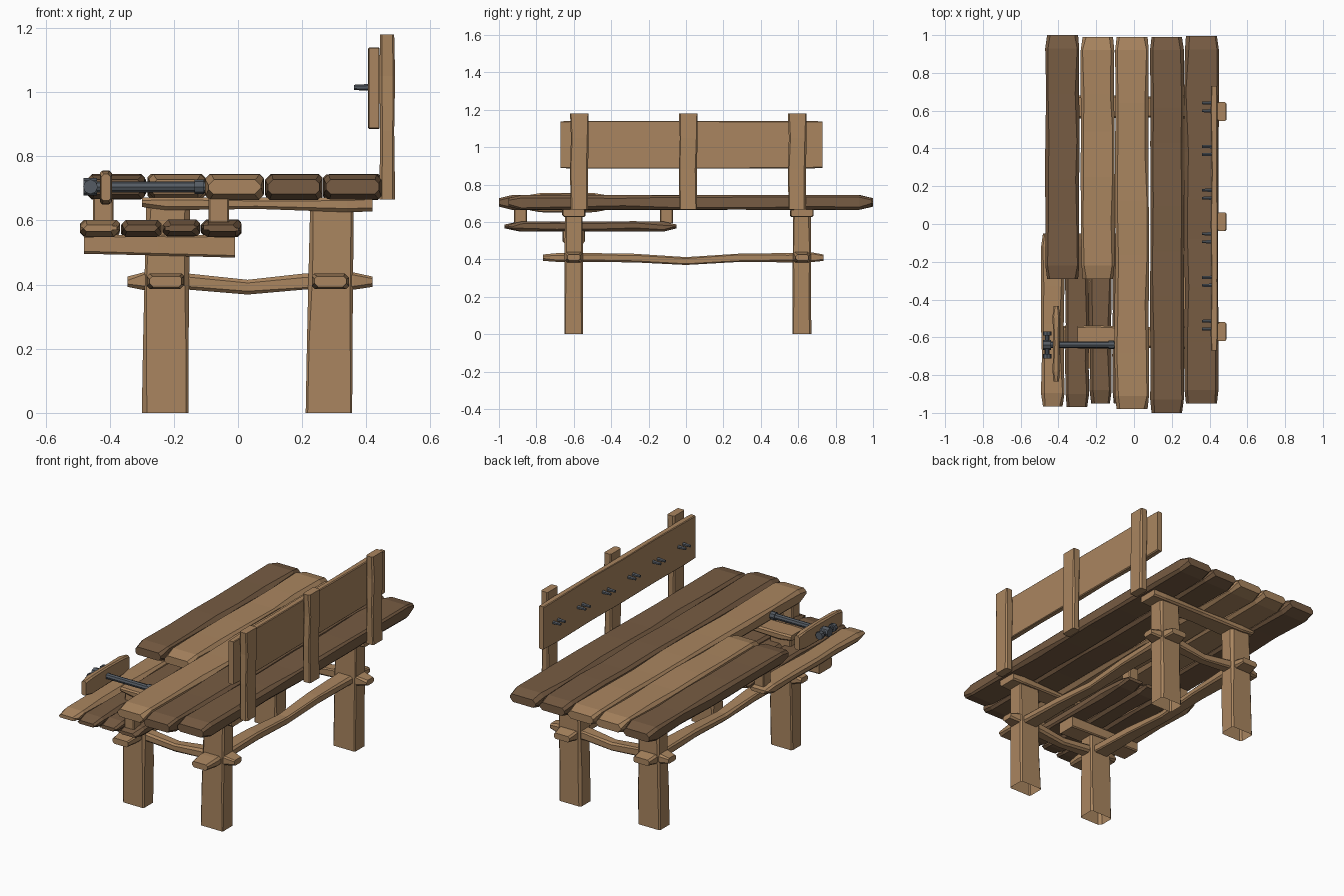
import bpy, bmesh, math, random
from mathutils import Vector, Matrix

if "Cube" in bpy.data.objects:
    bpy.data.objects.remove(bpy.data.objects["Cube"])

rng = random.Random(7)


def material(name, rgb):
    m = bpy.data.materials.new(name)
    m.diffuse_color = (*rgb, 1)
    m.use_nodes = True
    m.node_tree.nodes["Principled BSDF"].inputs["Base Color"].default_value = m.diffuse_color
    return m


LIGHT = material("light wood", (0.40, 0.235, 0.115))
DARK = material("dark wood", (0.185, 0.107, 0.056))
METAL = material("grey iron", (0.09, 0.105, 0.125))


def finish(bm, name, mat):
    bmesh.ops.recalc_face_normals(bm, faces=bm.faces)
    me = bpy.data.meshes.new(name)
    bm.to_mesh(me)
    bm.free()
    me.materials.append(mat)
    ob = bpy.data.objects.new(name, me)
    bpy.context.collection.objects.link(ob)
    return ob


def timber(name, mat, axis, stations, chip=(0.006, 0.012), open_start=False):
    """Loft of rough eight-sided sections; station = (t, u0, u1, v0, v1)."""
    bm = bmesh.new()
    place = {"x": lambda t, u, v: (t, u, v),
             "y": lambda t, u, v: (u, t, v),
             "z": lambda t, u, v: (u, v, t)}[axis]
    rings = []
    for t, u0, u1, v0, v1 in stations:
        a, b, c, d = (rng.uniform(*chip) for _ in range(4))
        pts = [(u0 + a, v0), (u1 - b, v0), (u1, v0 + b), (u1, v1 - c),
               (u1 - c, v1), (u0 + d, v1), (u0, v1 - d), (u0, v0 + a)]
        rings.append([bm.verts.new(place(t, u, v)) for u, v in pts])
    for r, s in zip(rings, rings[1:]):
        for i in range(8):
            j = (i + 1) % 8
            bm.faces.new((r[i], r[j], s[j], s[i]))
    if not open_start:
        bm.faces.new(rings[0])
    bm.faces.new(rings[-1])
    return finish(bm, name, mat)


def block(name, mat, x0, x1, y0, y1, z0, z1, chip=0.005):
    return timber(name, mat, "z", [(z0, x0, x1, y0, y1), (z1, x0, x1, y0, y1)],
                  (chip, chip))


def plank(name, mat, x0, x1, y0, y1, z0, z1, cuts):
    """Board along y with thinned ends and hewn, uneven edges."""
    e = 0.016
    w = lambda k: rng.uniform(-k, k)
    st = [(y0, x0 + .008, x1 - .008, z0 + e, z1 - e)]
    for i in range(cuts + 1):
        t = y0 + 0.07 + (y1 - y0 - 0.14) * i / cuts + (w(0.04) if 0 < i < cuts else 0)
        st.append((t, x0 + w(.003), x1 + w(.003), z0 + w(.002), z1 + w(.002)))
    st.append((y1, x0 + .008, x1 - .008, z0 + e, z1 - e))
    return timber(name, mat, "y", st, (0.009, 0.021))


def rod(name, p, q, r0, r1, sides=8):
    p, q = Vector(p), Vector(q)
    bm = bmesh.new()
    rot = (q - p).to_track_quat("Z", "Y").to_matrix().to_4x4()
    bmesh.ops.create_cone(bm, cap_ends=True, segments=sides, radius1=r0, radius2=r1,
                          depth=(q - p).length,
                          matrix=Matrix.Translation((p + q) / 2) @ rot)
    return finish(bm, name, METAL)


# Table top planks
tops = [(DARK, -.468, -.288, -.29, 1.0), (LIGHT, -.28, -.103, -.29, .99),
        (LIGHT, -.10, .08, -.98, .99), (DARK, .085, .262, -1.0, .99),
        (DARK, .267, .447, -.95, .995)]
for i, (m, x0, x1, y0, y1) in enumerate(tops):
    plank(f"top_plank_{i + 1}", m, x0, x1, y0, y1, .666, .743, 7 if y0 < -.5 else 5)

# Lower shelf planks
shelf = [(LIGHT, -.49, -.37, -.965), (DARK, -.364, -.24, -.97),
         (DARK, -.235, -.12, -.95), (DARK, -.115, .01, -.95)]
for i, (m, x0, x1, y0) in enumerate(shelf):
    plank(f"shelf_plank_{i + 1}", m, x0, x1, y0, -.05, .55, .602, 4)

# Shelf spacers and bracket beam
for i, (x, y) in enumerate([(-.06, -.885), (-.06, -.105), (-.42, -.105)]):
    block(f"shelf_spacer_{i + 1}", LIGHT, x - .032, x + .032, y - .035, y + .035, .595, .672)
timber("shelf_beam", LIGHT, "x", [(-.48, -.66, -.54, .496, .555),
                                  (-.25, -.66, -.54, .491, .555),
                                  (-.01, -.655, -.545, .484, .555)], (.005, .009))

# Legs, top beams and cross stretchers at each end
for end, y in (("front", -.60), ("back", .62)):
    for side, x in (("left", -.228), ("right", .283)):
        timber(f"{end}_{side}_leg", LIGHT, "z", [
            (0, x - .072, x + .073, y - .05, y + .05),
            (.22, x - .068, x + .074, y - .05, y + .049),
            (.44, x - .063, x + .076, y - .049, y + .049),
            (.645, x - .058, x + .078, y - .047, y + .047)], (.004, .016), True)
    timber(f"{end}_top_beam", LIGHT, "x", [
        (-.30, y - .06, y + .06, .642, .672), (-.22, y - .063, y + .063, .632, .672),
        (.06, y - .055, y + .055, .636, .672), (.34, y - .063, y + .063, .626, .672),
        (.42, y - .058, y + .058, .628, .672)], (.006, .012))
    timber(f"{end}_stretcher", LIGHT, "x", [
        (-.345, y - .034, y + .034, .393, .425), (-.295, y - .045, y + .045, .383, .438),
        (-.15, y - .036, y + .036, .384, .434), (.03, y - .030, y + .030, .369, .415),
        (.20, y - .036, y + .036, .384, .434), (.36, y - .045, y + .045, .384, .438),
        (.42, y - .034, y + .034, .393, .425)], (.006, .013))

# Long stretchers through the legs
for side, x in (("left", -.226), ("right", .288)):
    timber(f"{side}_long_stretcher", LIGHT, "y", [
        (-.765, x - .05, x + .05, .392, .426), (-.68, x - .058, x + .058, .386, .434),
        (-.54, x - .05, x + .05, .386, .434), (-.28, x - .042, x + .042, .384, .43),
        (0, x - .036, x + .036, .370, .412), (.28, x - .042, x + .042, .386, .43),
        (.55, x - .05, x + .05, .384, .434), (.68, x - .058, x + .058, .386, .436),
        (.735, x - .05, x + .05, .392, .426)], (.006, .013))

# Tool rack: posts and board
for i, y in enumerate((-.57, .012, .595)):
    timber(f"rack_post_{i + 1}", LIGHT, "z", [
        (.666, .441, .49, y - .047, y + .047), (.88, .443, .487, y - .05, y + .046),
        (1.05, .441, .49, y - .045, y + .05), (1.18, .443, .487, y - .05, y + .05)],
        (.004, .01))
timber("rack_board", LIGHT, "y", [
    (-.67, .408, .440, .888, 1.138), (-.58, .406, .442, .885, 1.14),
    (-.30, .410, .442, .885, 1.14), (.0, .406, .442, .885, 1.14),
    (.27, .412, .442, .885, 1.14), (.60, .406, .442, .885, 1.14),
    (.73, .408, .440, .888, 1.138)], (.003, .006))

# Pairs of iron pegs
for i in range(6):
    for j, d in enumerate((-.021, .021)):
        y = -.535 + .231 * i + d
        rod(f"rack_peg_{i + 1}_{j + 1}", (.415, y, 1.015), (.361, y, 1.015), .011, .008, 6)

# Vise: jaw, screw, collar, hub and handle
timber("vise_jaw", LIGHT, "y", [
    (-.835, -.427, -.397, .662, .745), (-.78, -.431, -.393, .652, .754),
    (-.63, -.428, -.395, .650, .756), (-.49, -.431, -.393, .652, .754),
    (-.435, -.427, -.397, .662, .745)], (.005, .010))
rod("vise_screw", (-.47, -.64, .705), (-.10, -.64, .705), .017, .017)
rod("vise_collar", (-.135, -.64, .705), (-.106, -.64, .705), .023, .023)
rod("vise_hub", (-.482, -.64, .705), (-.44, -.64, .705), .027, .027)
rod("vise_handle", (-.46, -.70, .705), (-.46, -.575, .705), .012, .012)
for i, y in enumerate((-.70, -.58)):
    rod(f"vise_handle_knob_{i + 1}", (-.46, y - .011, .705), (-.46, y + .011, .705), .023, .023)
